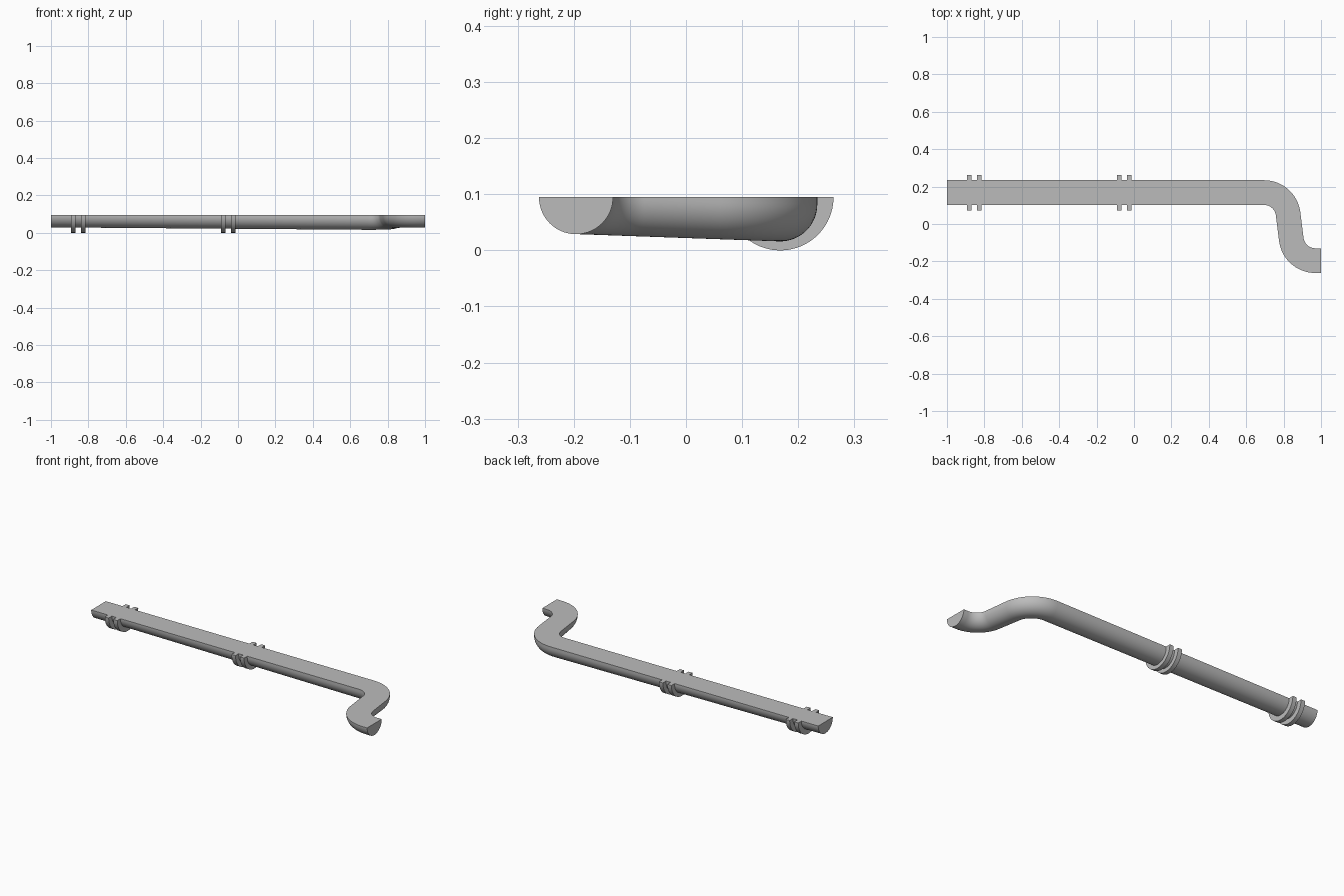
import bpy, bmesh
from math import sin, cos, pi, radians

old = bpy.data.objects.get("Cube")
if old:
    bpy.data.objects.remove(old, do_unlink=True)

TOP = 0.095          # height of the flat cut face
R = 0.066            # pipe radius
PIPE_Y, END_Y = 0.168, -0.196
BEND = 0.13          # centreline bend radius
SWEEP = 82.9         # degrees turned by each bend

grey = bpy.data.materials.new("plain grey")
grey.use_nodes = True
grey.diffuse_color = (0.5, 0.5, 0.5, 1)
grey.node_tree.nodes["Principled BSDF"].inputs["Base Color"].default_value = (0.5, 0.5, 0.5, 1)


def loft(name, sections):
    """Skin a row of closed sections and cap both ends."""
    bm = bmesh.new()
    rows = [[bm.verts.new(p) for p in s] for s in sections]
    n = len(rows[0])
    for a, b in zip(rows, rows[1:]):
        for i in range(n):
            j = (i + 1) % n
            bm.faces.new((a[i], a[j], b[j], b[i]))
    bm.faces.new(rows[0][::-1])
    bm.faces.new(rows[-1])
    bmesh.ops.recalc_face_normals(bm, faces=bm.faces)
    mesh = bpy.data.meshes.new(name)
    bm.to_mesh(mesh)
    bm.free()
    obj = bpy.data.objects.new(name, mesh)
    bpy.context.collection.objects.link(obj)
    mesh.materials.append(grey)
    bpy.ops.object.select_all(action="DESELECT")
    obj.select_set(True)
    bpy.context.view_layer.objects.active = obj
    bpy.ops.object.shade_smooth_by_angle(angle=radians(35))
    return obj


def half_arc(radius, steps=32):
    """Lower half circle as (sideways, down) pairs."""
    return [(radius * cos(pi * i / steps), radius * sin(pi * i / steps)) for i in range(steps + 1)]


# Centreline: long straight run, then an S bend; entries are x, y, heading
path = [(-1 + 1.695 * i / 12, PIPE_Y, 0.0) for i in range(12)]
STEPS = 20
for i in range(STEPS + 1):
    t = radians(SWEEP * i / STEPS)
    path.append((0.695 + BEND * sin(t), PIPE_Y - BEND + BEND * cos(t), -t))
for i in range(STEPS, -1, -1):
    t = radians(SWEEP * i / STEPS)
    path.append((0.97 - BEND * sin(t), END_Y + BEND - BEND * cos(t), -t))
path.append((1.0, END_Y, 0.0))


def pipe_section(x, y, heading):
    # The axis sinks slightly below the cut face towards the first bend
    if x < 0.695:
        dip = 0.013 * (x + 1) / 1.695
    else:
        dip = 0.013 * (y - END_Y) / (PIPE_Y - END_Y)
    dip = max(dip, 0.0002)
    outline = [(R, -dip)] + half_arc(R) + [(-R, -dip)]
    return [(x - s * sin(heading), y + s * cos(heading), TOP - dip - d) for s, d in outline]


loft("half_pipe", [pipe_section(*p) for p in path])

# Paired half-round collars
for group, first in (("end", -0.894), ("middle", -0.092)):
    for k, label in enumerate(("outer", "inner")):
        x0 = first + k * 0.054
        ring = half_arc(0.095, 40) + half_arc(R - 0.001, 40)[::-1]
        loft(f"{group}_collar_{label}",
             [[(x, PIPE_Y + s, TOP - d) for s, d in ring] for x in (x0, x0 + 0.025)])
